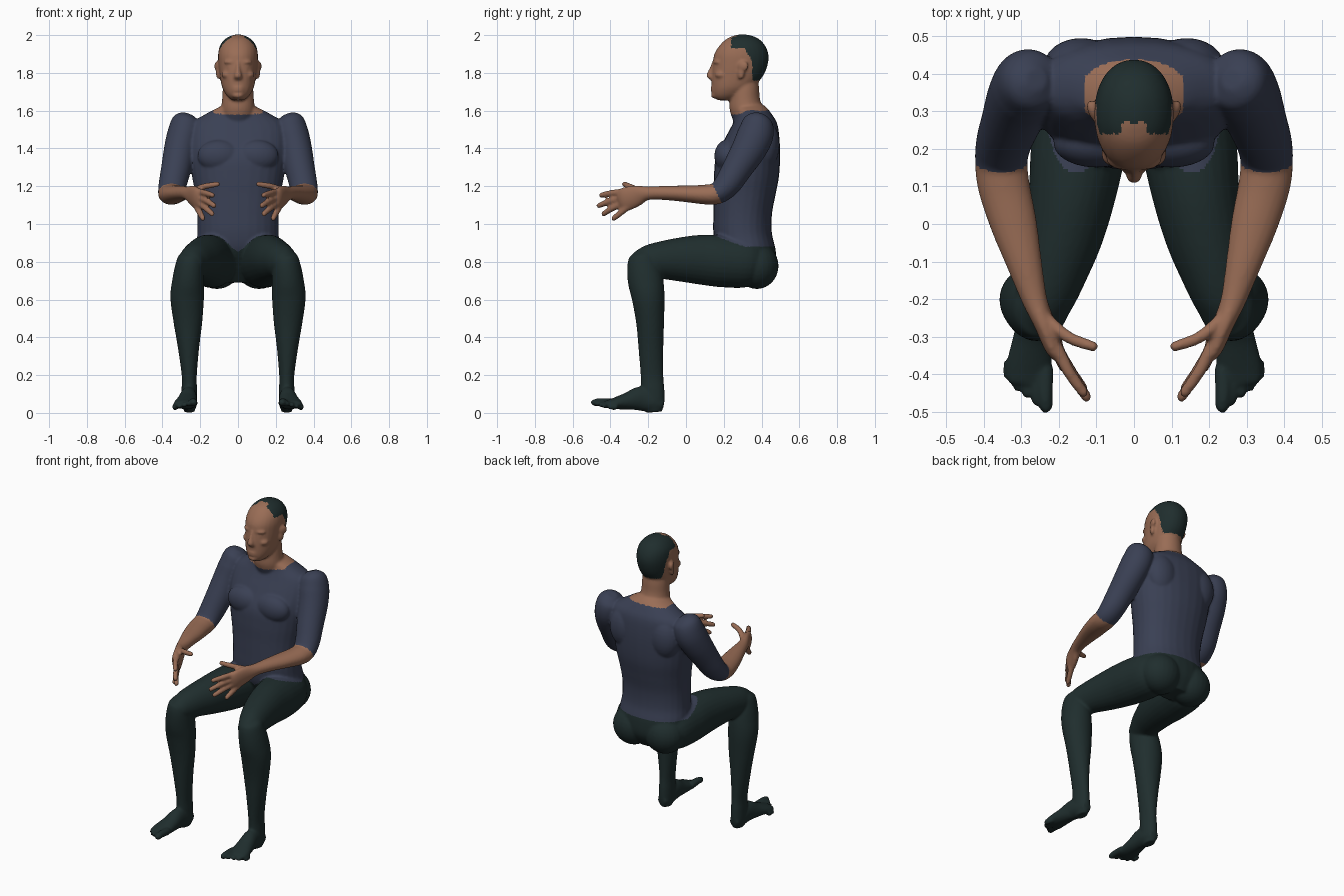
import bpy, bmesh, math
from mathutils import Vector, Matrix

X, Z = Vector((1, 0, 0)), Vector((0, 0, 1))
bm = bmesh.new()


def spline(pts, steps=5):
    """Smooth curve through section tuples."""
    out = []
    for i in range(len(pts) - 1):
        a, b, c, d = (pts[max(i - 1, 0)], pts[i], pts[i + 1], pts[min(i + 2, len(pts) - 1)])
        for s in range(steps):
            t = s / steps
            out.append([0.5 * (2 * q + (r - p) * t + (2 * p - 5 * q + 4 * r - u) * t * t
                               + (3 * q - p - 3 * r + u) * t ** 3)
                        for p, q, r, u in zip(a, b, c, d)])
    return out + [list(pts[-1])]


def loft(sections, side=1, axis=None, n=28, power=2.0):
    """Closed tube through (x, y, z, half width, half depth) sections."""
    secs = spline([(s[0] * side, *s[1:]) for s in sections])
    rings = []
    for i, (x, y, z, a, b) in enumerate(secs):
        p, q = secs[max(i - 1, 0)], secs[min(i + 1, len(secs) - 1)]
        t = axis or (Vector(q[:3]) - Vector(p[:3])).normalized()
        u = (X - t * X.dot(t)).normalized()
        v = t.cross(u)
        ring = []
        for k in range(n):
            c, s = math.cos(k * math.tau / n), math.sin(k * math.tau / n)
            c = math.copysign(abs(c) ** (2 / power), c)
            s = math.copysign(abs(s) ** (2 / power), s)
            ring.append(bm.verts.new(Vector((x, y, z)) + u * c * a + v * s * b))
        rings.append(ring)
    for r0, r1 in zip(rings, rings[1:]):
        for k in range(n):
            j = (k + 1) % n
            bm.faces.new((r0[k], r0[j], r1[j], r1[k]))
    bm.faces.new(rings[0][::-1])
    bm.faces.new(rings[-1])


def ball(center, size, rot=0.0):
    m = Matrix.Translation(center) @ Matrix.Rotation(rot, 4, 'Z') @ Matrix.Diagonal((*size, 1))
    bmesh.ops.create_uvsphere(bm, u_segments=24, v_segments=16, radius=1, matrix=m)


def digit(root, mid, tip, r, side):
    """Finger or toe with a rounded end."""
    root, mid, tip = Vector(root), Vector(mid), Vector(tip)
    end = tip + (mid - tip).normalized() * r * 0.7
    loft([(*root, r * 1.1, r * 1.1), (*mid, r, r), (*end, r * 0.85, r * 0.85),
          (*tip, r * 0.35, r * 0.35)], side, n=12)


# Torso
loft([(0, .36, .69, .09, .07), (0, .35, .77, .19, .125), (0, .32, .86, .222, .155),
      (0, .30, .95, .215, .155), (0, .30, 1.05, .215, .155), (0, .31, 1.15, .225, .163),
      (0, .32, 1.25, .243, .172), (0, .328, 1.35, .258, .170), (0, .35, 1.45, .268, .145),
      (0, .365, 1.53, .25, .118), (0, .36, 1.58, .175, .095), (0, .34, 1.62, .098, .083),
      (0, .33, 1.64, .06, .06)], axis=Z, power=2.2)

# Neck and head
loft([(0, .35, 1.52, .09, .09), (0, .322, 1.60, .09, .09), (0, .312, 1.66, .084, .08),
      (0, .312, 1.72, .08, .075), (0, .31, 1.78, .07, .07)], axis=Z)
loft([(0, .205, 1.655, .03, .035), (0, .215, 1.672, .052, .068), (0, .23, 1.695, .070, .092),
      (0, .25, 1.73, .086, .114), (0, .274, 1.79, .097, .138), (0, .288, 1.85, .104, .146),
      (0, .293, 1.90, .105, .143), (0, .298, 1.945, .095, .120), (0, .30, 1.98, .067, .085),
      (0, .30, 1.999, .03, .04), (0, .30, 2.003, .008, .01)], axis=Z, power=2.15)
# Nose, lips and chin
loft([(0, .150, 1.86, .009, .012), (0, .139, 1.82, .012, .017), (0, .129, 1.785, .021, .022),
      (0, .136, 1.768, .020, .014), (0, .140, 1.760, .006, .005)], axis=Z, n=16)
for z in (1.722, 1.706):
    ball((0, .142, z), (.030, .012, .008))
ball((0, .152, 1.682), (.032, .020, .018))

for s in (1, -1):
    # Brows, eyes, cheeks and ears
    ball((s * .042, .163, 1.857), (.036, .018, .010), s * .3)
    ball((s * .040, .168, 1.832), (.018, .018, .011), s * .3)
    ball((s * .055, .185, 1.79), (.032, .032, .022), s * .4)
    ball((s * .108, .300, 1.835), (.014, .032, .028), s * -.4)
    ball((s * .104, .290, 1.80), (.012, .020, .034), s * -.4)
    # Chest, shoulder blades and buttocks
    ball((s * .10, .215, 1.36), (.115, .065, .085))
    ball((s * .14, .42, 1.42), (.10, .075, .13))
    ball((s * .112, .375, .778), (.125, .115, .122))

    # Arm down to the palm
    loft([(.26, .385, 1.58, .03, .03), (.270, .38, 1.55, .075, .075), (.285, .37, 1.48, .088, .095),
          (.305, .335, 1.40, .086, .092), (.326, .275, 1.30, .080, .080),
          (.346, .218, 1.21, .074, .070), (.353, .165, 1.163, .070, .058),
          (.346, .10, 1.156, .069, .052), (.320, 0, 1.160, .062, .044),
          (.293, -.10, 1.164, .048, .038), (.265, -.20, 1.163, .034, .036),
          (.240, -.26, 1.150, .028, .056), (.213, -.325, 1.130, .025, .063),
          (.200, -.355, 1.122, .014, .045)], s)
    # Fingers and thumb
    for root, mid, tip in (
            ((.215, -.31, 1.172), (.175, -.39, 1.165), (.128, -.458, 1.150)),
            ((.212, -.32, 1.143), (.165, -.40, 1.122), (.120, -.470, 1.093)),
            ((.212, -.32, 1.115), (.170, -.39, 1.083), (.130, -.445, 1.048)),
            ((.218, -.31, 1.090), (.200, -.35, 1.056), (.182, -.392, 1.022)),
            ((.250, -.235, 1.170), (.180, -.298, 1.198), (.098, -.330, 1.213))):
        digit(root, mid, tip, .0165, s)

    # Thigh
    loft([(.115, .42, .785, .07, .075), (.130, .33, .795, .122, .130), (.148, .20, .803, .126, .138),
          (.165, .08, .811, .116, .132), (.188, -.03, .812, .105, .117),
          (.216, -.13, .808, .090, .100), (.240, -.21, .795, .076, .088),
          (.248, -.27, .785, .055, .060), (.250, -.295, .780, .02, .03)], s)
    # Shin and calf
    loft([(.25, -.225, .86, .03, .03), (.252, -.222, .83, .062, .070), (.256, -.225, .78, .075, .086),
          (.264, -.214, .70, .084, .094), (.269, -.200, .61, .089, .087),
          (.265, -.190, .48, .076, .074), (.262, -.186, .35, .057, .066),
          (.258, -.180, .20, .040, .060), (.258, -.176, .12, .041, .062),
          (.258, -.172, .05, .040, .058), (.258, -.168, .004, .026, .042)], s)
    # Foot
    loft([(.258, -.12, .045, .028, .03), (.258, -.17, .055, .042, .052), (.262, -.24, .075, .045, .064),
          (.270, -.31, .062, .053, .046), (.279, -.38, .050, .061, .030),
          (.281, -.425, .046, .055, .018)], s)
    # Toes
    for i in range(5):
        x, tip = .236 + .024 * i, -.502 + .019 * i + (.012 if i == 4 else 0)
        r, z = (.021 if i == 0 else .0145), .057 - .006 * i
        digit((x, -.385, z - .004), (x + .001, tip + .05, z), (x - .003 + .002 * i, tip, z - .004), r, s)

# Fuse the shapes into one smooth skin
bmesh.ops.recalc_face_normals(bm, faces=bm.faces)
mesh = bpy.data.meshes.new("body_shapes")
bm.to_mesh(mesh)
bm.free()
helper = bpy.data.objects.new("body_shapes", mesh)
bpy.context.collection.objects.link(helper)
rem = helper.modifiers.new("fuse", 'REMESH')
rem.mode, rem.voxel_size = 'VOXEL', .0075
smooth = helper.modifiers.new("soften", 'SMOOTH')
smooth.factor, smooth.iterations = .5, 4
deps = bpy.context.evaluated_depsgraph_get()
skin_mesh = bpy.data.meshes.new_from_object(helper.evaluated_get(deps))
bpy.data.objects.remove(helper)


def part_of(c):
    """Name of the part that a surface point belongs to."""
    x, y, z = abs(c.x), c.y, c.z
    if z > 1.65:
        if z > 1.93:
            hair = y > (.27 if x < .035 else .24)
        else:
            hair = z > 1.76 and y > (.31 + (1.93 - z) * .6 if z > 1.86 else .352)
        return "hair" if hair else "head"
    if x < .13 and z > 1.575 + .13 * (y - .22):
        return "head"
    if z > 1.0 and (y < .1 or (x > .265 and y < .145 + (1.2 - z) * .5)):
        return "forearms_and_hands"
    hem = .88 if y > .33 else .85 + min(1, x / .1) * (.03 + .36 * max(0, .31 - y))
    return "trousers_and_feet" if z < hem else "shirt"


def material(name, color):
    m = bpy.data.materials.new(name)
    m.diffuse_color = (*color, 1)
    return m


skin = material("skin_brown", (.32, .152, .092))
blue = material("slate_blue", (.042, .051, .088))
dark = material("dark_green", (.014, .027, .027))
colors = {"hair": dark, "head": skin, "forearms_and_hands": skin,
          "shirt": blue, "trousers_and_feet": dark}

# Cut the skin into named parts
for name, mat in colors.items():
    b = bmesh.new()
    b.from_mesh(skin_mesh)
    drop = [f for f in b.faces if part_of(f.calc_center_median()) != name]
    bmesh.ops.delete(b, geom=drop, context='FACES')
    for f in b.faces:
        f.smooth = True
        f.material_index = 0
    me = bpy.data.meshes.new(name)
    b.to_mesh(me)
    b.free()
    me.materials.clear()
    me.materials.append(mat)
    bpy.context.collection.objects.link(bpy.data.objects.new(name, me))
bpy.data.meshes.remove(skin_mesh)
